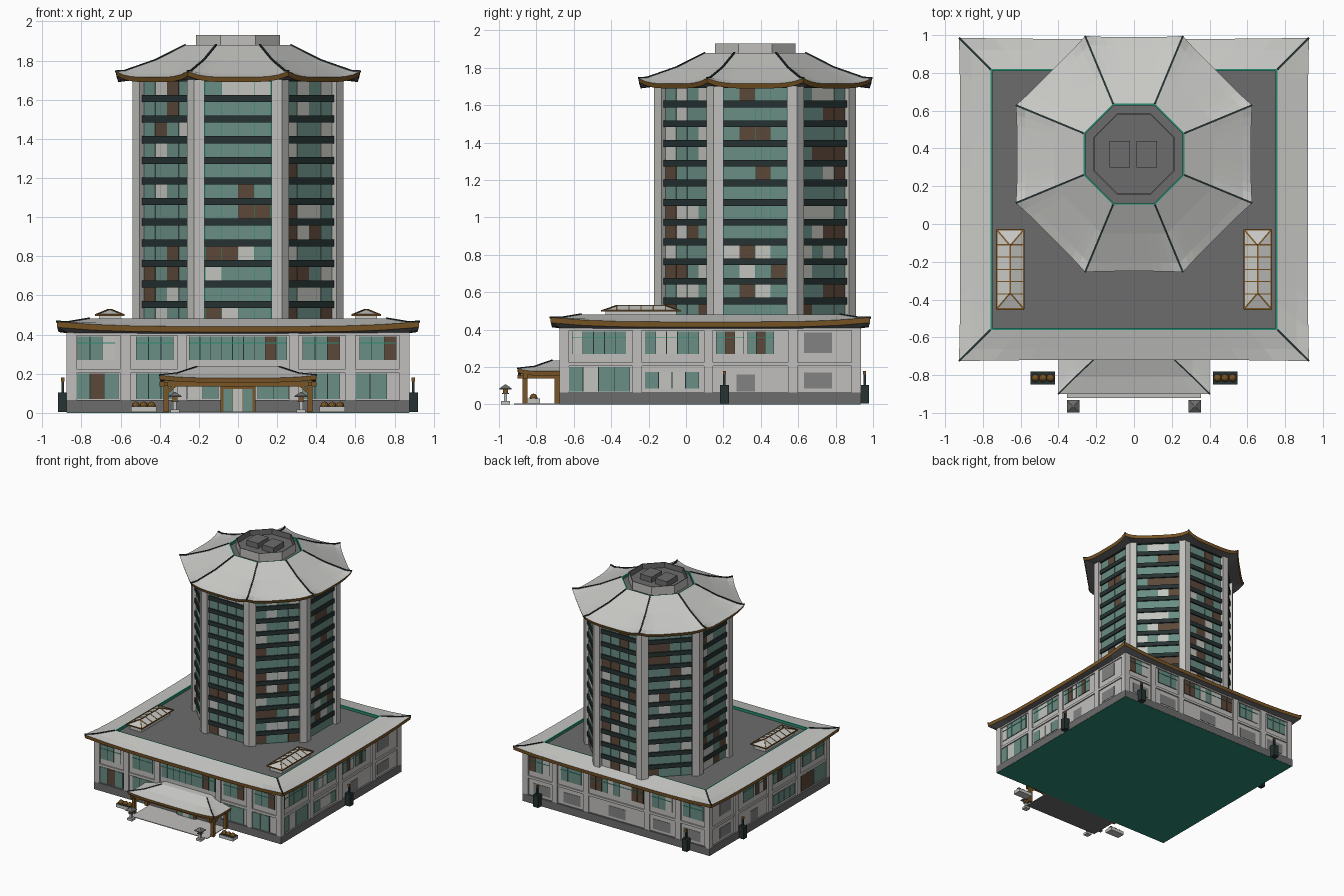
import bpy, bmesh, random
from math import cos, sin, tan, pi
from mathutils import Vector

random.seed(7)
if "Cube" in bpy.data.objects:
    bpy.data.objects.remove(bpy.data.objects["Cube"], do_unlink=True)


def material(name, *rgb):
    lin = [(c / 255 / 12.92) if c < 11 else ((c / 255 + 0.055) / 1.055) ** 2.4 for c in rgb]
    m = bpy.data.materials.new(name)
    m.use_nodes = True
    m.diffuse_color = (*lin, 1)
    m.node_tree.nodes["Principled BSDF"].inputs["Base Color"].default_value = (*lin, 1)
    return m


MATS = [material("wall grey", 192, 191, 188), material("roof grey", 200, 200, 197),
        material("dark stone", 108, 108, 108), material("bronze", 122, 86, 38),
        material("teal glass", 106, 142, 132), material("brown panel", 92, 72, 58),
        material("pale curtain", 194, 196, 190), material("dark slate", 38, 50, 50),
        material("green trim", 42, 140, 115), material("vent grey", 130, 130, 130)]
WALL, ROOF, STONE, BRONZE, TEAL, BROWN, PALE, SLATE, GREEN, VENT = range(10)


class Part:
    """Collects lofted solids into one named object."""

    def __init__(self, name):
        self.name, self.bm = name, bmesh.new()

    def loft(self, loops, mats, bottom=None, top=None):
        bands = mats if isinstance(mats, list) else [mats] * (len(loops) - 1)
        rows = [[self.bm.verts.new(p) for p in loop] for loop in loops]
        n = len(rows[0])
        for low, high, m in zip(rows, rows[1:], bands):
            for i in range(n):
                j = (i + 1) % n
                self.bm.faces.new((low[i], low[j], high[j], high[i])).material_index = m
        for row, m, fallback in ((rows[0], bottom, bands[0]), (rows[-1], top, bands[-1])):
            self.bm.faces.new(row).material_index = fallback if m is None else m

    def prism(self, pts, z0, z1, mat, **caps):
        self.loft([[(p[0], p[1], z) for p in pts] for z in (z0, z1)], mat, **caps)

    def box(self, x0, x1, y0, y1, z0, z1, mat, **caps):
        self.prism([(x0, y0), (x1, y0), (x1, y1), (x0, y1)], z0, z1, mat, **caps)

    def beam(self, p, q, r, mat):
        p, q = Vector(p), Vector(q)
        d = (q - p).normalized()
        side = d.cross(Vector((0, 0, 1))).normalized() * r
        up = side.cross(d)
        offs = (side + up, up - side, -side - up, side - up)
        self.loft([[e + o for o in offs] for e in (p, q)], mat)

    def done(self):
        bmesh.ops.recalc_face_normals(self.bm, faces=self.bm.faces)
        mesh = bpy.data.meshes.new(self.name)
        self.bm.to_mesh(mesh)
        self.bm.free()
        for m in MATS:
            mesh.materials.append(m)
        ob = bpy.data.objects.new(self.name, mesh)
        bpy.context.collection.objects.link(ob)
        return ob


class Face:
    """A vertical wall plane: u runs along it, d outwards from the centre."""

    def __init__(self, cx, cy, angle):
        self.c, self.n = Vector((cx, cy)), Vector((cos(angle), sin(angle)))
        self.u = Vector((-self.n.y, self.n.x))

    def at(self, u, d):
        return self.c + self.u * u + self.n * d

    def slab(self, part, u0, u1, z0, z1, d0, d1, mat):
        part.prism([self.at(u0, d0), self.at(u0, d1), self.at(u1, d1), self.at(u1, d0)], z0, z1, mat)


def pane_colour():
    return random.choices((TEAL, PALE, BROWN), (64, 18, 18))[0]


def octagon(ap, cy=0.37):
    r = ap / cos(pi / 8)
    return [(r * cos(pi / 8 + k * pi / 4), cy + r * sin(pi / 8 + k * pi / 4)) for k in range(8)]


def rect(hx, y0, y1):
    return [(-hx, y0), (hx, y0), (hx, y1), (-hx, y1)]


def ring(corners, z, lift=0.0, segs=10):
    """Polygon loop whose corners sweep up and slightly outwards."""
    cx = sum(p[0] for p in corners) / len(corners)
    cy = sum(p[1] for p in corners) / len(corners)
    out = []
    for i, a in enumerate(corners):
        b = corners[(i + 1) % len(corners)]
        for s in range(segs):
            t = s / segs
            w = abs(2 * t - 1) ** 4
            g = 1 + 0.3 * lift * w
            x, y = a[0] + (b[0] - a[0]) * t, a[1] + (b[1] - a[1]) * t
            out.append((cx + (x - cx) * g, cy + (y - cy) * g, z + lift * w))
    return out


def swept_roof(name, rings, bands, cap, ridge_rows, r):
    part = Part(name)
    loops = [ring(*g) for g in rings]
    part.loft(loops, bands, bottom=STONE, top=cap)
    for i in range(0, len(loops[0]), 10):
        for a, b in zip(ridge_rows, ridge_rows[1:]):
            part.beam(loops[a][i], loops[b][i], r, SLATE)
    part.done()


# Podium body
MID = 0.13
walls = Part("podium_walls")
walls.box(-0.86, 0.86, MID - 0.79, MID + 0.79, 0.004, 0.41, WALL)
walls.box(-0.875, 0.875, MID - 0.805, MID + 0.805, 0.002, 0.065, STONE)
walls.box(-0.87, 0.87, MID - 0.80, MID + 0.80, 0.205, 0.225, WALL)
walls.box(-0.87, 0.87, MID - 0.80, MID + 0.80, 0.395, 0.412, WALL)
walls.box(-0.873, 0.873, MID - 0.803, MID + 0.803, 0, 0.003, GREEN)

# Podium windows, vents and pilasters: (u0, u1, z0, z1, panes), no panes means a vent
UP, LOW = (0.27, 0.39), (0.07, 0.20)
front = [(-0.82, -0.63, *UP, 3), (-0.52, -0.33, *UP, 3), (-0.25, 0.25, *UP, 9),
         (0.33, 0.52, *UP, 3), (0.62, 0.81, *UP, 3), (-0.83, -0.61, *LOW, 3),
         (-0.52, -0.33, *LOW, 3), (-0.26, -0.1, *LOW, 2), (0.1, 0.26, *LOW, 2),
         (0.33, 0.52, *LOW, 3), (0.59, 0.76, *LOW, 2)]
side = [(-0.74, -0.45, *UP, 5), (-0.35, -0.06, *UP, 5), (0.03, 0.18, *UP, 3),
        (0.2, 0.34, *UP, 3), (0.5, 0.65, 0.275, 0.385, 0), (-0.765, -0.43, *LOW, 4),
        (-0.35, -0.06, 0.085, 0.175, 4), (0.14, 0.24, 0.07, 0.16, 0), (0.5, 0.65, 0.085, 0.17, 0)]
back = [w for w in front if w[2] == UP[0]] + [
    (c - 0.08, c + 0.08, 0.085, 0.17, 0) for c in (-0.7, -0.42, 0, 0.42, 0.7)]
mirrored = [(-b, -a, *rest) for a, b, *rest in side]
FRONT_POSTS, SIDE_POSTS = (-0.85, -0.575, -0.285, 0.285, 0.575, 0.85), (-0.78, -0.39, -0.01, 0.44, 0.78)
glazing = Part("podium_windows")
for angle, dist, openings, posts in ((-pi / 2, 0.79, front, FRONT_POSTS), (0, 0.86, side, SIDE_POSTS),
                                     (pi / 2, 0.79, back, FRONT_POSTS),
                                     (pi, 0.86, mirrored, [-p for p in SIDE_POSTS])):
    f = Face(0, MID, angle)
    for p in posts:
        f.slab(walls, p - 0.025, p + 0.025, 0.06, 0.41, dist - 0.02, dist + 0.013, WALL)
    for u0, u1, z0, z1, n in openings:
        f.slab(glazing, u0, u1, z0, z1, dist - 0.01, dist + 0.003, SLATE if n else VENT)
        for k in range(n):
            step = (u1 - u0) / n
            a, m = u0 + k * step, pane_colour()
            f.slab(glazing, a + 0.002, a + step - 0.002, z0, z1, dist, dist + 0.006, m)
        if n and z0 > 0.2:
            f.slab(glazing, u0, u1, 0.355, 0.359, dist, dist + 0.009, GREEN)
walls.done()
glazing.done()

# Entrance doors
door = Part("entrance_doors")
door.box(-0.09, 0.09, -0.69, -0.65, 0.004, 0.135, BRONZE)
for k, m in enumerate((TEAL, PALE, TEAL)):
    door.box(-0.075 + k * 0.05, -0.027 + k * 0.05, -0.696, -0.68, 0.005, 0.122, m)
door.done()


# Podium roof with sunken terrace
def eave(m):
    return rect(0.92 - m, -0.72 + m, 0.98 - m)


swept_roof("podium_roof",
           [(eave(0.06), 0.405), (eave(0.003), 0.413, 0.024), (eave(0), 0.442, 0.024),
            (eave(0.06), 0.457, 0.008), (eave(0.16), 0.482), (eave(0.17), 0.482), (eave(0.17), 0.46)],
           [STONE, BRONZE, ROOF, ROOF, GREEN, GREEN], STONE, (2, 3, 4), 0.005)

# Skylights
for name, cx in (("right_skylight", -0.655), ("left_skylight", 0.655)):
    s = Part(name)
    s.box(cx - 0.055, cx + 0.055, -0.43, -0.05, 0.455, 0.5, ROOF)
    eaves = [(cx + x, y, 0.5) for x, y in rect(0.072, -0.45, -0.03)]
    ridge = [(cx + x, y, 0.528) for x, y in rect(0.004, -0.37, -0.11)]
    s.loft([eaves, ridge], ROOF)
    for a, b in zip(eaves, ridge):
        s.beam(a, b, 0.004, BRONZE)
    s.beam((cx, -0.37, 0.528), (cx, -0.11, 0.528), 0.004, BRONZE)
    for sx in (-1, 1):
        s.beam((cx + sx * 0.072, -0.45, 0.5), (cx + sx * 0.072, -0.03, 0.5), 0.004, BRONZE)
        for k in range(5):
            y = -0.37 + k * 0.065
            s.beam((cx + sx * 0.072, y, 0.5), (cx, y, 0.528), 0.003, BRONZE)
    for y in (-0.45, -0.03):
        s.beam((cx - 0.072, y, 0.5), (cx + 0.072, y, 0.5), 0.004, BRONZE)
    s.done()

# Tower shaft: core, window rows, floor bands and corner columns
tower = Part("tower_core")
tower.prism(octagon(0.508), 0.44, 1.7, GREEN)
bands, panes, columns = Part("tower_floor_bands"), Part("tower_windows"), Part("tower_columns")
faces = [Face(0, 0.37, k * pi / 4) for k in range(8)]
corner = tan(pi / 8)
for f, g in zip(faces, faces[1:] + faces[:1]):
    for row in range(12):
        zc = 0.5 + row * 0.1053
        f.slab(bands, -0.172, 0.172, zc + 0.035, min(zc + 0.071, 1.7), 0.5, 0.524, SLATE)
        for k in range(4):
            u = -0.168 + k * 0.084
            f.slab(panes, u + 0.001, u + 0.083, zc - 0.0345, zc + 0.0355, 0.5, 0.513, pane_colour())
    columns.prism([f.at(0.17, 0.54), f.at(0.54 * corner, 0.54), g.at(-0.17, 0.54),
                   g.at(-0.17, 0.495), f.at(0.495 * corner, 0.495), f.at(0.17, 0.495)], 0.45, 1.71, WALL)
for p in (tower, bands, panes, columns):
    p.done()

# Tower roof, parapet and plant boxes
swept_roof("tower_roof",
           [(octagon(0.53), 1.70), (octagon(0.612), 1.69, 0.03), (octagon(0.62), 1.715, 0.03),
            (octagon(0.575), 1.733, 0.015), (octagon(0.42), 1.803), (octagon(0.268), 1.88),
            (octagon(0.258), 1.88), (octagon(0.258), 1.86)],
           [STONE, BRONZE, ROOF, ROOF, ROOF, GREEN, GREEN], STONE, (2, 3, 4, 5), 0.005)
top = Part("roof_parapet")
loops = [[(x, y, z) for x, y in octagon(a)] for a, z in
         ((0.215, 1.85), (0.215, 1.93), (0.209, 1.93), (0.209, 1.885))]
top.loft(loops, [WALL, STONE, STONE], top=STONE)
top.done()
plant = Part("roof_plant_boxes")
for x in (-0.13, 0.013):
    plant.box(x, x + 0.108, 0.3, 0.44, 1.87, 1.93, STONE)
plant.done()

# Entrance canopy
swept_roof("canopy_roof",
           [(rect(0.36, -0.86, -0.6), 0.165), (rect(0.398, -0.897, -0.6), 0.155, 0.015),
            (rect(0.40, -0.90, -0.6), 0.178, 0.015), (rect(0.31, -0.81, -0.62), 0.2, 0.003),
            (rect(0.21, -0.715, -0.64), 0.236)],
           [STONE, BRONZE, ROOF, ROOF], ROOF, (2, 3, 4), 0.004)
frame = Part("canopy_frame")
for s in (-1, 1):
    for y in (-0.86, -0.69):
        frame.box(s * 0.368 - 0.013, s * 0.368 + 0.013, y - 0.013, y + 0.013, 0.004, 0.165, BRONZE)
    frame.beam((s * 0.368, -0.9, 0.148), (s * 0.368, -0.66, 0.148), 0.01, BRONZE)
    frame.beam((s * 0.368, -0.86, 0.1), (s * 0.31, -0.86, 0.15), 0.008, BRONZE)
frame.beam((-0.4, -0.86, 0.148), (0.4, -0.86, 0.148), 0.012, BRONZE)
frame.done()
paving = Part("entrance_paving")
paving.box(-0.355, 0.355, -0.92, -0.66, 0, 0.006, WALL, bottom=STONE)
paving.done()

# Planters and garden lanterns
for name, s in (("right", -1), ("left", 1)):
    p = Part(name + "_planter")
    x = s * 0.482
    p.box(x - 0.065, x + 0.065, -0.85, -0.78, 0.004, 0.032, PALE, top=SLATE)
    for k in (-1, 0, 1):
        ball = bmesh.ops.create_icosphere(p.bm, subdivisions=2, radius=0.021)["verts"]
        bmesh.ops.translate(p.bm, verts=ball, vec=(x + k * 0.04, -0.815, 0.037))
        for face in {f for v in ball for f in v.link_faces}:
            face.material_index = BRONZE
    p.done()
    p = Part(name + "_lantern")
    x, y = s * 0.322, -0.965
    for h, z0, z1, m in ((0.023, 0, 0.018, PALE), (0.009, 0.018, 0.055, WALL),
                         (0.018, 0.055, 0.061, STONE), (0.013, 0.061, 0.083, BRONZE)):
        p.box(x - h, x + h, y - h, y + h, z0, z1, m)
    p.loft([[(x + a * h, y + b * h, z) for a, b in ((-1, -1), (1, -1), (1, 1), (-1, 1))]
            for h, z in ((0.033, 0.081), (0.033, 0.086), (0.004, 0.106))], STONE)
    p.done()

# Service posts along the walls
posts = Part("service_posts")
for x, y in ((0.895, 0.205), (-0.895, 0.52), (0.72, 0.955), (-0.67, 0.955)):
    posts.box(x - 0.024, x + 0.024, y - 0.024, y + 0.024, 0.004, 0.105, SLATE)
    posts.box(x - 0.007, x + 0.007, y - 0.007, y + 0.007, 0.105, 0.16, SLATE)
    posts.box(x - 0.008, x + 0.008, y - 0.008, y + 0.008, 0.16, 0.18, BRONZE)
posts.done()
